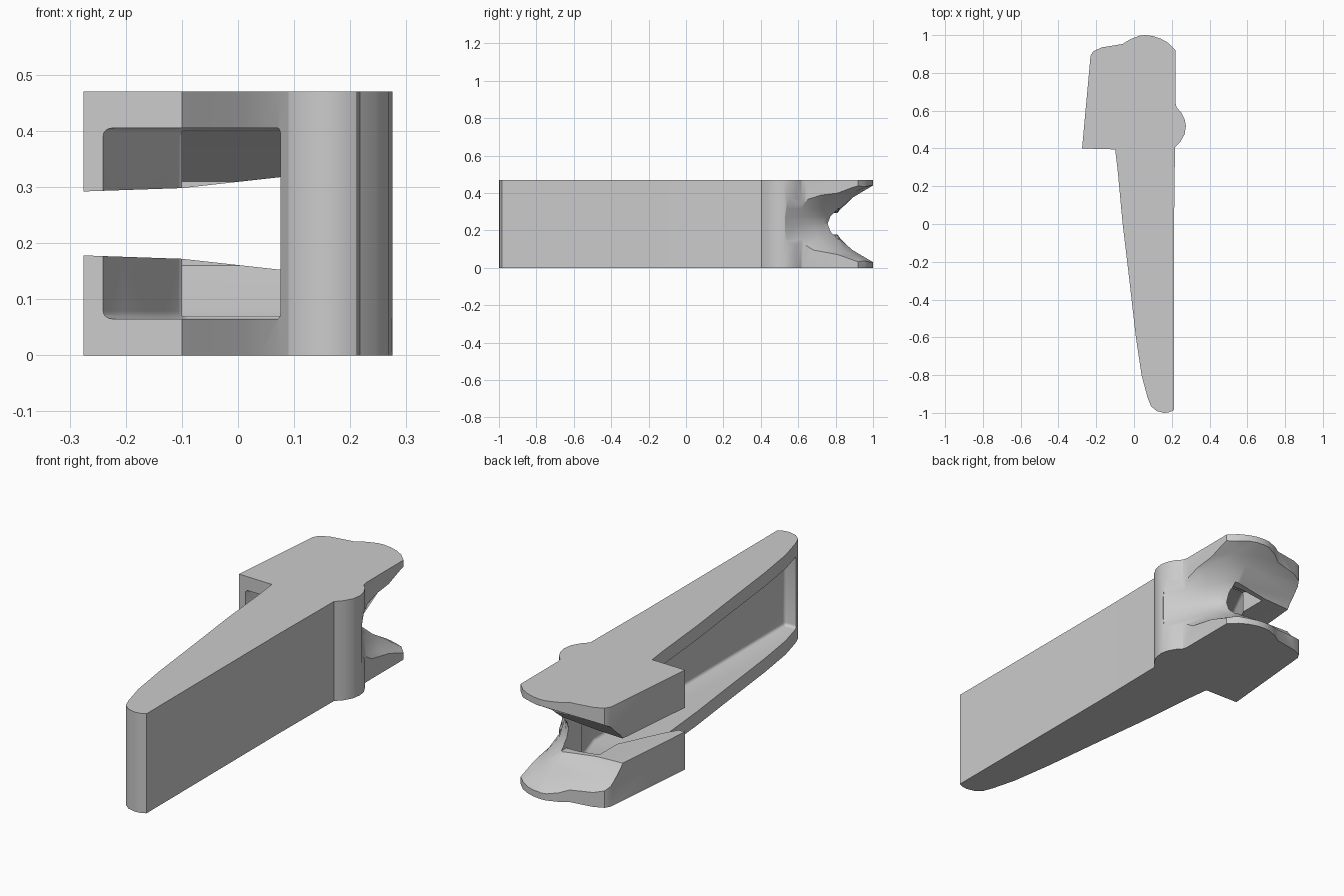
import bpy, bmesh, math

if "Cube" in bpy.data.objects:
    bpy.data.objects.remove(bpy.data.objects["Cube"])

H, MID = 0.47, 0.235
grey = bpy.data.materials.new("plain_grey")
grey.diffuse_color = (0.6, 0.6, 0.6, 1)
grey.use_nodes = True
grey.node_tree.nodes["Principled BSDF"].inputs["Base Color"].default_value = grey.diffuse_color


def loft(name, sections, bevel=0.0):
    """Closed solid through rings of 3D points, with capped ends."""
    bm = bmesh.new()
    rings = [[bm.verts.new(p) for p in s] for s in sections]
    n = len(rings[0])
    for a, b in zip(rings, rings[1:]):
        for i in range(n):
            j = (i + 1) % n
            bm.faces.new((a[i], a[j], b[j], b[i]))
    bm.faces.new(rings[0])
    bm.faces.new(rings[-1])
    bmesh.ops.recalc_face_normals(bm, faces=bm.faces[:])
    if bevel:
        edges = [e for e in bm.edges if e.calc_face_angle(0) > math.radians(50)]
        bmesh.ops.bevel(bm, geom=edges, offset=bevel, segments=4, profile=0.5, affect='EDGES')
    me = bpy.data.meshes.new(name)
    bm.to_mesh(me)
    bm.free()
    ob = bpy.data.objects.new(name, me)
    me.materials.append(grey)
    bpy.context.collection.objects.link(ob)
    return ob


def prism(name, pts, lo, hi, axis='z', bevel=0.0):
    place = {'z': lambda a, b, t: (a, b, t),
             'y': lambda a, b, t: (a, t, b),
             'x': lambda a, b, t: (t, a, b)}[axis]
    return loft(name, [[place(a, b, t) for a, b in pts] for t in (lo, hi)], bevel)


def cut(body, cutter):
    cutter.hide_render = True
    m = body.modifiers.new("cut", 'BOOLEAN')
    m.operation, m.solver, m.object = 'DIFFERENCE', 'EXACT', cutter
    bpy.ops.object.select_all(action='DESELECT')
    bpy.context.view_layer.objects.active = body
    body.select_set(True)
    bpy.ops.object.modifier_apply(modifier=m.name)
    bpy.data.objects.remove(cutter)


# Lever body: tapered arm with a wider head and a round side boss
outline = [
    (-.275, .4), (-.23, .89), (-.215, .915), (-.17, .935), (-.06, .953), (-.02, .978),
    (.03, .997), (.06, 1), (.10, .995), (.14, .982), (.18, .96), (.22, .92),
    (.22, .82), (.22, .64), (.225, .618), (.25, .59), (.268, .555), (.275, .52),
    (.268, .475), (.245, .435), (.217, .405), (.212, 0), (.212, -.96), (.212, -.985),
    (.19, -.996), (.16, -1), (.12, -.99), (.09, -.965), (.072, -.92), (.04, -.8),
    (.01, -.6), (-.03, -.25), (-.06, 0), (-.088, .3), (-.1, .395)]
body = prism("lever_body", outline, 0, H)

# Channel along the arm, running into the head behind a curved wall
channel = [(-.5, -.93), (.135, -.93), (.135, .5), (.085, .66), (-.10, .66),
           (-.13, .6), (-.165, .53), (-.205, .455), (-.24, .4), (-.25, .37), (-.5, .37)]
cut(body, prism("channel_cutter", channel, .065, H - .065, 'z', .014))

# Sloped end of the channel
ramp = [(.6, .07), (.665, .07), (.69, .085), (.79, .16), (.79, H - .16),
        (.69, H - .085), (.665, H - .07), (.6, H - .07)]
cut(body, prism("ramp_cutter", ramp, -.1, .083, 'x'))

# Tapered slot right through the head
slot = [(-.4, .182), (-.275, .178), (-.1, .172), (.08, .152),
        (.08, H - .152), (-.1, H - .172), (-.275, H - .178), (-.4, H - .182)]
cut(body, prism("slot_cutter", slot, .36, 1.2, 'y'))

# Flared saddle at the rear, from a narrow waist out to thin rims
levels = [
    (.205, [(.30, .60), (.275, .70), (.25, .88), (.19, .97), (.08, 1.0), (-.4, 1.0)]),
    (.170, [(.278, .56), (.245, .67), (.225, .82), (.16, .90), (.08, .94), (-.4, .94)]),
    (.140, [(.273, .545), (.23, .64), (.20, .76), (.14, .845), (.08, .89), (-.4, .89)]),
    (.080, [(.271, .535), (.212, .62), (.165, .71), (.12, .775), (.07, .82), (-.4, .83)]),
    (.040, [(.27, .53), (.205, .612), (.15, .69), (.11, .745), (.065, .79), (-.4, .80)]),
    (.000, [(.27, .53), (.20, .61), (.145, .685), (.105, .735), (.06, .78), (-.4, .79)])]
levels += [(-d, p) for d, p in levels[-2::-1]]
saddle = [[(x, y, MID + d) for x, y in [(.4, p[0][1]), *p, (-.4, 1.2), (.4, 1.2)]]
          for d, p in levels]
cut(body, loft("saddle_cutter", saddle))

bpy.ops.object.shade_smooth_by_angle(angle=math.radians(28))
